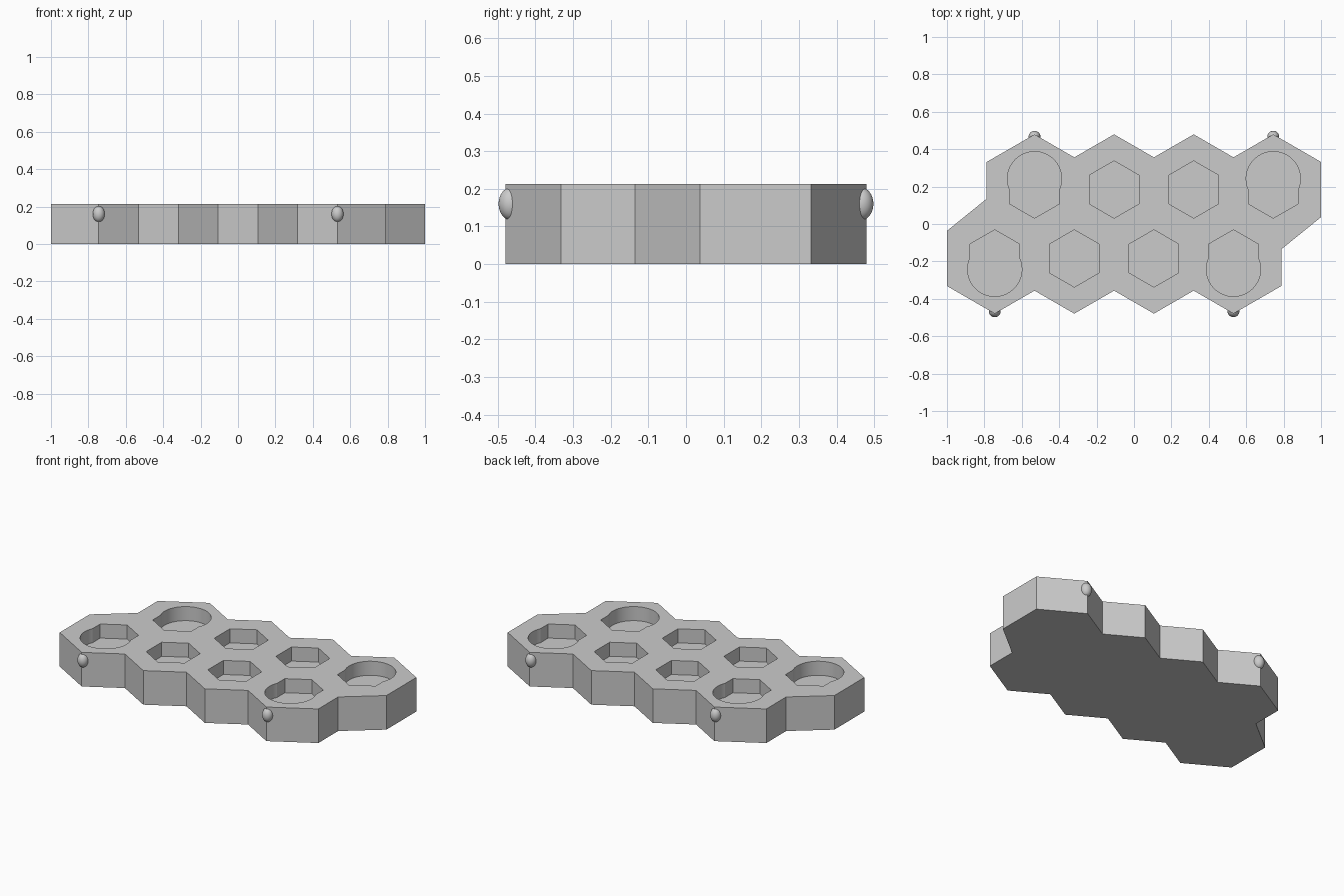
import bpy, bmesh, math
from mathutils import Vector

cube = bpy.data.objects.get("Cube")
if cube:
    bpy.data.objects.remove(cube, do_unlink=True)

PITCH, RADIUS, HEIGHT = 0.4255, 0.295, 0.213
HALF = RADIUS * math.cos(math.pi / 6)
ROW_Y = PITCH * math.sqrt(3) / 4
FLOOR = 0.125
SLOPE = math.tan(math.pi / 6)

grey = bpy.data.materials.new("plain grey")
grey.use_nodes = True
colour = (0.6, 0.6, 0.6, 1)
grey.diffuse_color = colour
grey.node_tree.nodes["Principled BSDF"].inputs["Base Color"].default_value = colour


def prism(name, points, bottom, top):
    """Extrude a closed plan outline between two heights."""
    bm = bmesh.new()
    face = bm.faces.new([bm.verts.new((x, y, bottom)) for x, y in points])
    result = bmesh.ops.extrude_face_region(bm, geom=[face])
    moved = [v for v in result["geom"] if isinstance(v, bmesh.types.BMVert)]
    bmesh.ops.translate(bm, verts=moved, vec=(0, 0, top - bottom))
    bmesh.ops.recalc_face_normals(bm, faces=bm.faces)
    mesh = bpy.data.meshes.new(name)
    bm.to_mesh(mesh)
    bm.free()
    obj = bpy.data.objects.new(name, mesh)
    bpy.context.collection.objects.link(obj)
    mesh.materials.append(grey)
    return obj


def ring(x, y, radius, sides):
    """Regular polygon with a corner pointing along y."""
    return [(x + radius * math.sin(math.tau * i / sides),
             y + radius * math.cos(math.tau * i / sides)) for i in range(sides)]


# Back row of cells; the front row is the same turned half a circle
centres = [(PITCH * (i - 1.25), ROW_Y) for i in range(4)]
end_x = centres[-1][0] + HALF
start_x = centres[0][0] - HALF
peak = ROW_Y + RADIUS

# Outer outline: notch, shoulder, peaks with valleys, far end
half = [(start_x, -ROW_Y + RADIUS - (-end_x + HALF - start_x) * -SLOPE),
        (start_x, ROW_Y + RADIUS / 2)]
for i, (x, y) in enumerate(centres):
    half.append((x, peak))
    if i < 3:
        half.append((x + PITCH / 2, peak - PITCH / 2 * SLOPE))
half += [(end_x, ROW_Y + RADIUS / 2), (end_x, ROW_Y - RADIUS / 2)]
tray = prism("tray_body", half + [(-x, -y) for x, y in half], 0, HEIGHT)

# Pockets: hexagons everywhere, widened by a round recess in the end cells
cutters = []
for turn in (1, -1):
    for i, (x, y) in enumerate(centres):
        cutters.append(prism("hex_pocket_cutter", ring(turn * x, turn * y, 0.153, 6), FLOOR, 0.4))
        if i in (0, 3):
            cutters.append(prism("round_pocket_cutter",
                                 ring(turn * x, turn * 0.242, 0.145, 64), FLOOR, 0.4))
for cutter in cutters:
    mod = tray.modifiers.new("pocket", "BOOLEAN")
    mod.operation = "DIFFERENCE"
    mod.solver = "EXACT"
    mod.object = cutter
    cutter.hide_render = True

bpy.ops.object.select_all(action="DESELECT")
tray.select_set(True)
bpy.context.view_layer.objects.active = tray
for mod in list(tray.modifiers):
    bpy.ops.object.modifier_apply(modifier=mod.name)
for cutter in cutters:
    bpy.data.objects.remove(cutter, do_unlink=True)
bpy.ops.object.shade_smooth_by_angle(angle=math.radians(25))

# Small egg-shaped studs on the outer corners of the end cells
for side, turn in (("back", 1), ("front", -1)):
    for i in (0, 3):
        bpy.ops.mesh.primitive_uv_sphere_add(
            segments=32, ring_count=16, radius=1,
            location=(turn * centres[i][0], turn * 0.466, 0.16))
        stud = bpy.context.object
        stud.name = f"{side}_{'left' if turn * centres[i][0] > 0 else 'right'}_stud"
        stud.scale = (0.032, 0.032, 0.043)
        bpy.ops.object.transform_apply(location=False, rotation=False, scale=True)
        bpy.ops.object.shade_smooth()
        stud.data.materials.append(grey)
